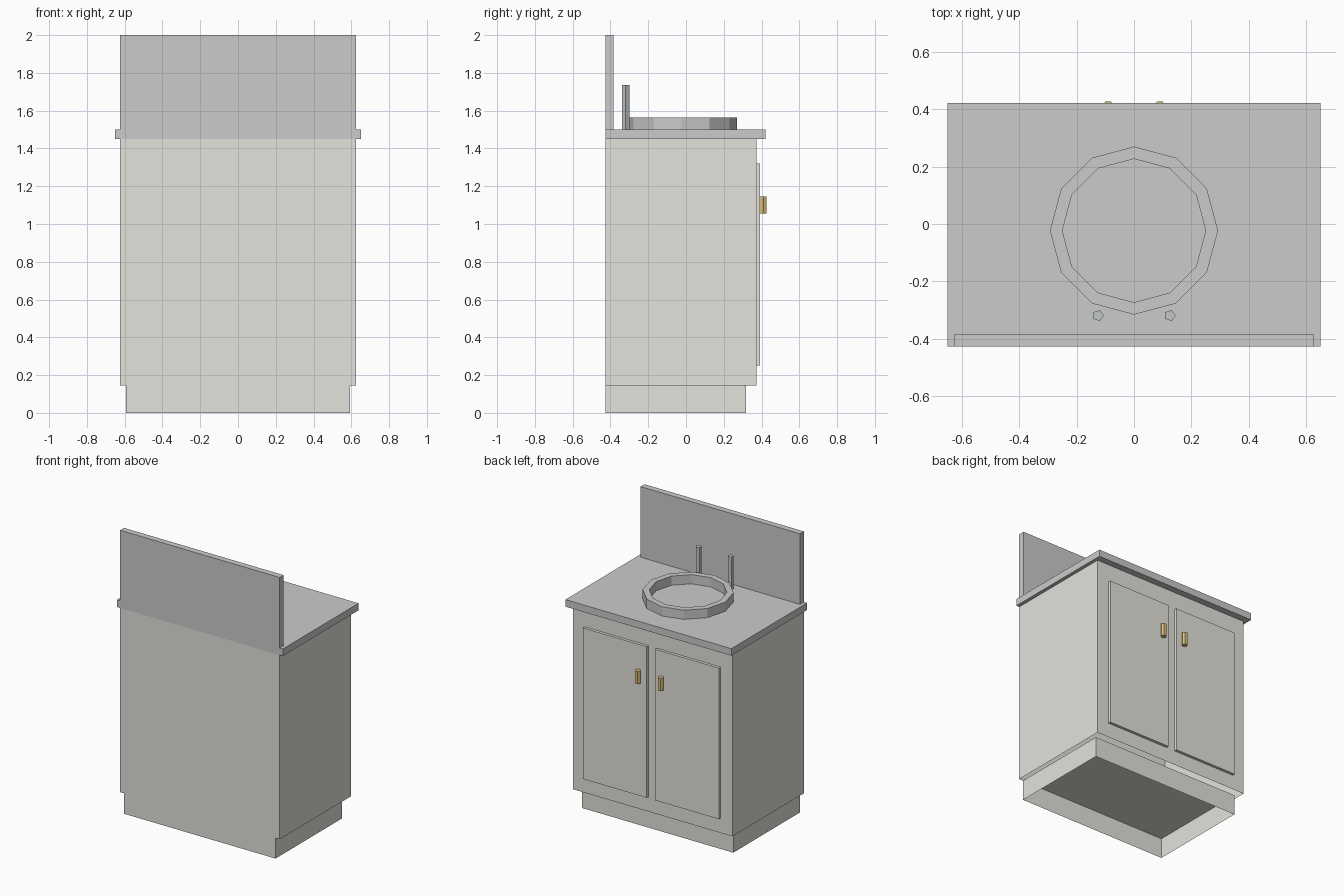
import bpy, bmesh
from math import cos, sin, tau

if "Cube" in bpy.data.objects:
    bpy.data.objects.remove(bpy.data.objects["Cube"])


def material(name, rgb):
    m = bpy.data.materials.new(name)
    m.diffuse_color = (*rgb, 1)
    m.use_nodes = True
    m.node_tree.nodes["Principled BSDF"].inputs["Base Color"].default_value = m.diffuse_color
    return m


CABINET = material("warm_grey", (0.78, 0.76, 0.71))
STONE = material("light_grey", (0.82, 0.82, 0.79))
STEEL = material("steel", (0.54, 0.57, 0.60))
BRASS = material("brass", (0.72, 0.54, 0.20))


def finish(name, bm, mat):
    bmesh.ops.recalc_face_normals(bm, faces=bm.faces)
    me = bpy.data.meshes.new(name)
    bm.to_mesh(me)
    bm.free()
    me.materials.append(mat)
    ob = bpy.data.objects.new(name, me)
    bpy.context.collection.objects.link(ob)
    return ob


def box(name, x, y, z, mat, open_bottom=False):
    bm = bmesh.new()
    bmesh.ops.create_cube(bm, size=1)
    for v in bm.verts:
        v.co = [lo + (c + 0.5) * (hi - lo) for c, (lo, hi) in zip(v.co, (x, y, z))]
    bm.normal_update()
    if open_bottom:
        bmesh.ops.delete(bm, geom=[f for f in bm.faces if f.normal.z < -0.5],
                         context='FACES_ONLY')
    return finish(name, bm, mat)


def loop(bm, cx, cy, r, z, n):
    return [bm.verts.new((cx + r * cos(tau * i / n), cy + r * sin(tau * i / n), z))
            for i in range(n)]


def prism(name, cx, cy, r, z0, z1, n, mat):
    bm = bmesh.new()
    a, b = loop(bm, cx, cy, r, z0, n), loop(bm, cx, cy, r, z1, n)
    bm.faces.new(a)
    bm.faces.new(b)
    for i in range(n):
        j = (i + 1) % n
        bm.faces.new((a[i], a[j], b[j], b[i]))
    return finish(name, bm, mat)


def ring(name, cx, cy, r_out, r_in, z0, z1, n, mat):
    bm = bmesh.new()
    loops = [loop(bm, cx, cy, r, z, n)
             for r, z in ((r_out, z0), (r_out, z1), (r_in, z1), (r_in, z0))]
    for k in range(4):
        a, b = loops[k], loops[(k + 1) % 4]
        for i in range(n):
            j = (i + 1) % n
            bm.faces.new((a[i], a[j], b[j], b[i]))
    return finish(name, bm, mat)


BACK = -0.427

# Cabinet shells, both open underneath
box("toe_kick", (-0.593, 0.593), (BACK, 0.318), (0, 0.145), CABINET, open_bottom=True)
box("cabinet_body", (-0.625, 0.625), (BACK, 0.373), (0.145, 1.45), CABINET, open_bottom=True)

# Worktop and splash panel
box("countertop", (-0.65, 0.65), (BACK, 0.421), (1.45, 1.5), STONE)
box("backsplash", (-0.625, 0.625), (BACK, -0.383), (1.5, 2.0), STONE)

# Raised basin rim
ring("basin_rim", 0, -0.023, 0.293, 0.25, 1.5, 1.565, 12, STONE)

# Mirrored doors, handles and tap posts
for side, s in (("left", -1), ("right", 1)):
    box("door_" + side, sorted((s * 0.034, s * 0.533)), (0.373, 0.393), (0.25, 1.32), CABINET)
    prism("handle_" + side, s * 0.09, 0.41, 0.02, 1.055, 1.145, 6, BRASS)
    prism("tap_post_" + side, s * 0.125, -0.319, 0.02, 1.5, 1.735, 5, STEEL)
